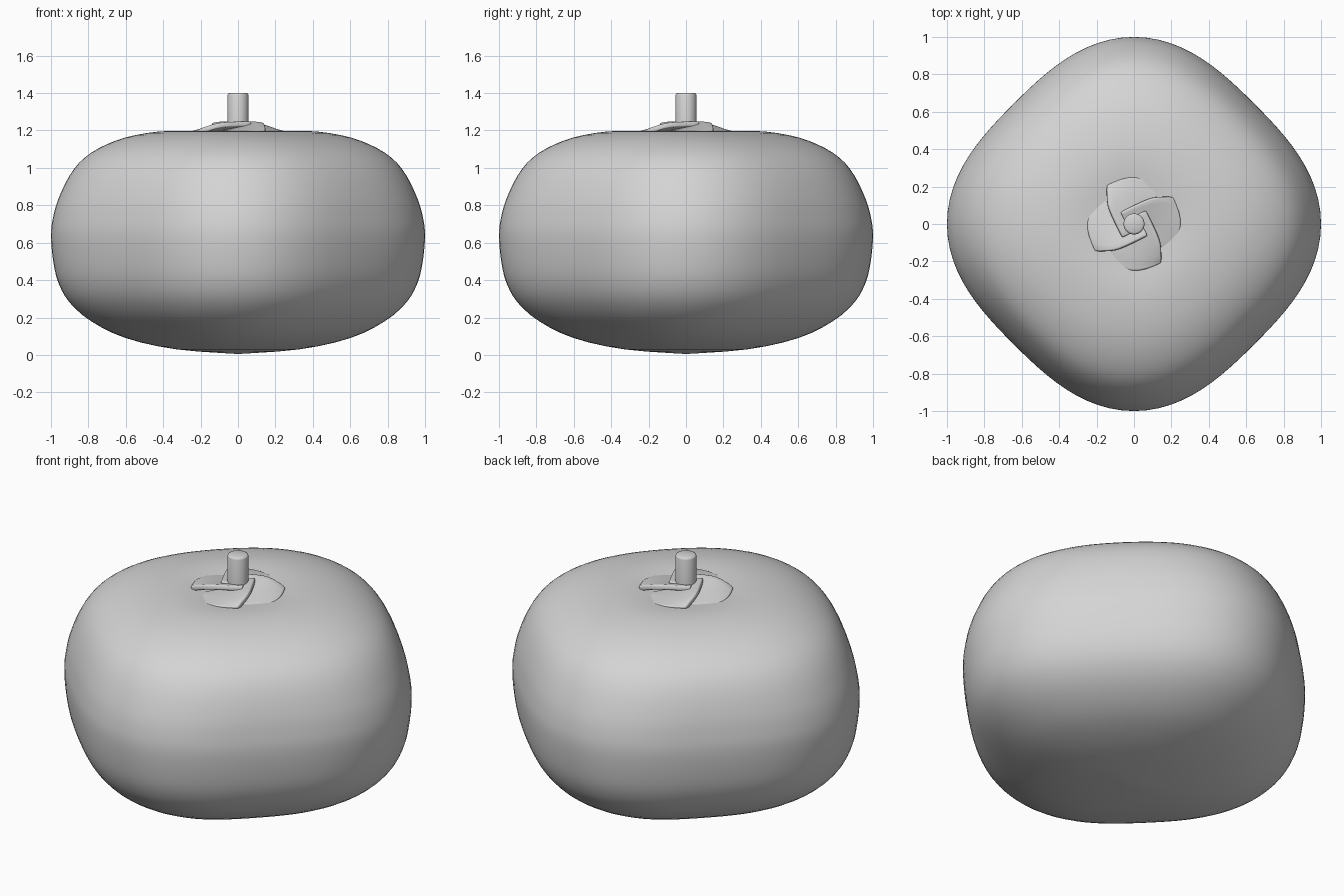
import bpy, math

if "Cube" in bpy.data.objects:
    bpy.data.objects.remove(bpy.data.objects["Cube"])

grey = bpy.data.materials.new("plain_grey")
grey.diffuse_color = (0.66, 0.66, 0.66, 1)
grey.use_nodes = True
grey.node_tree.nodes["Principled BSDF"].inputs["Base Color"].default_value = grey.diffuse_color


def make(name, verts, faces, angle=40):
    me = bpy.data.meshes.new(name)
    me.from_pydata(verts, [], faces)
    me.materials.append(grey)
    ob = bpy.data.objects.new(name, me)
    bpy.context.collection.objects.link(ob)
    bpy.ops.object.select_all(action='DESELECT')
    ob.select_set(True)
    bpy.context.view_layer.objects.active = ob
    bpy.ops.object.shade_smooth_by_angle(angle=math.radians(angle))
    return ob


def spline(pts, steps):
    """Catmull-Rom curve through the points."""
    out = []
    for i in range(len(pts) - 1):
        a, b, c, d = (pts[max(0, min(len(pts) - 1, i + k))] for k in (-1, 0, 1, 2))
        for s in range(steps):
            t = s / steps
            out.append(tuple(0.5 * (2 * q + (r - p) * t + (2 * p - 5 * q + 4 * r - w) * t * t
                             + (3 * q - p - 3 * r + w) * t ** 3) for p, q, r, w in zip(a, b, c, d)))
    return out + [pts[-1]]


def lathe(name, profile_at, n, angle=40):
    """Closed turned surface; profile_at(theta) runs from top pole to bottom pole."""
    rings = [profile_at(2 * math.pi * j / n) for j in range(n)]
    m = len(rings[0]) - 2
    verts = [(0, 0, rings[0][0][1]), (0, 0, rings[0][-1][1])]
    for j, prof in enumerate(rings):
        t = 2 * math.pi * j / n
        verts += [(r * math.cos(t), r * math.sin(t), z) for r, z in prof[1:-1]]
    faces = []
    for j in range(n):
        a, b = 2 + j * m, 2 + (j + 1) % n * m
        faces.append((0, a, b))
        faces.append((1, b + m - 1, a + m - 1))
        faces += [(a + i, a + i + 1, b + i + 1, b + i) for i in range(m - 1)]
    return make(name, verts, faces, angle)


# Fruit body: one profile, drawn in between four soft corners
body = spline([(0, 1.17), (.15, 1.182), (.36, 1.198), (.55, 1.175), (.7, 1.127), (.82, 1.055),
               (.9, .96), (.962, .83), (.99, .73), (1, .635), (.988, .5), (.96, .385), (.9, .28),
               (.785, .18), (.6, .09), (.33, .03), (0, .005)], 3)


def body_profile(t):
    k = (1 - math.cos(4 * t)) / 2
    return [(r * (1 - k * (.09 - .025 * max(0, min(1, (z - .75) / .4)))), z) for r, z in body]


lathe("fruit_body", body_profile, 96, 60)

# Stem
lathe("stem", lambda t: [(0, 1.4), (.045, 1.4), (.053, 1.396), (.056, 1.388), (.056, 1.16), (0, 1.16)], 32, 60)

# Four pinwheel leaves: raised left edge, right edge tucked under the next leaf
raised = spline([(-.06, -.07, 1.25), (-.13, .08, 1.245), (-.145, .17, 1.222), (-.145, .21, 1.202)], 4)
tucked = spline([(.05, -.02, 1.222), (.09, .07, 1.197), (.14, .13, 1.187), (.17, .18, 1.173)], 4)
rows, cols = len(raised), 9
for q in range(4):
    ca, sa = round(math.cos(q * math.pi / 2)), round(math.sin(q * math.pi / 2))
    verts = []
    for i, (a, b) in enumerate(zip(raised, tucked)):
        for j in range(cols):
            v = j / (cols - 1)
            x, y, z = (p + (w - p) * v for p, w in zip(a, b))
            bulge = math.sin(math.pi * v) * (i / (rows - 1)) ** 2
            y += .055 * bulge
            z += .006 * bulge
            verts.append((x * ca - y * sa, x * sa + y * ca, z))
    faces = [(i * cols + j, i * cols + j + 1, (i + 1) * cols + j + 1, (i + 1) * cols + j)
             for i in range(rows - 1) for j in range(cols - 1)]
    # the grid winds clockwise seen from above, so flip it to face up
    if (verts[1][0] - verts[0][0]) * (verts[cols][1] - verts[0][1]) - \
            (verts[1][1] - verts[0][1]) * (verts[cols][0] - verts[0][0]) < 0:
        faces = [f[::-1] for f in faces]
    leaf = make("leaf_%d" % (q + 1), verts, faces, 50)
    thick = leaf.modifiers.new("thickness", 'SOLIDIFY')
    thick.thickness, thick.offset = .028, -1
    bev = leaf.modifiers.new("soft_edge", 'BEVEL')
    bev.width, bev.segments, bev.limit_method = .007, 2, 'ANGLE'
    bev.angle_limit = math.radians(50)
